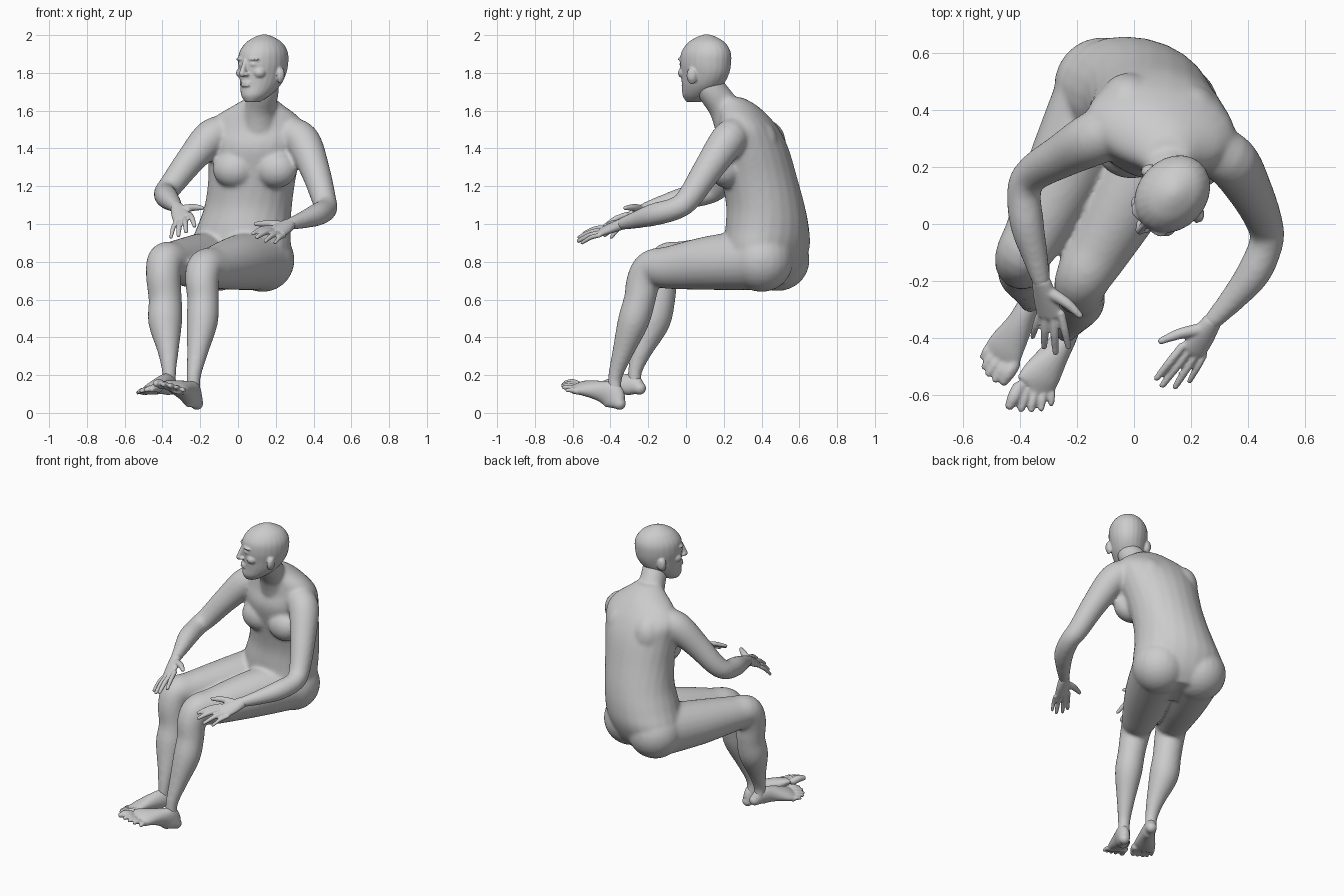
import bpy, bmesh
from math import pi, sin, cos, radians
from mathutils import Vector, Matrix

if "Cube" in bpy.data.objects:
    bpy.data.objects.remove(bpy.data.objects["Cube"])

skin = bpy.data.materials.new("skin_grey")
skin.use_nodes = True
skin.diffuse_color = (0.6, 0.6, 0.6, 1)
skin.node_tree.nodes["Principled BSDF"].inputs["Base Color"].default_value = (0.6, 0.6, 0.6, 1)


def spline(rows, steps=5):
    """Smooth the rows of numbers with a Catmull-Rom curve."""
    rows = [Vector(r) for r in rows]
    ext = [rows[0]] + rows + [rows[-1]]
    out = []
    for p, q, r, s in zip(ext, ext[1:], ext[2:], ext[3:]):
        for k in range(steps):
            t = k / steps
            out.append(q + (r - p) * (t / 2) + (p * 2 - q * 5 + r * 4 - s) * (t * t / 2)
                       + (q * 3 - p - r * 3 + s) * (t ** 3 / 2))
    return out + [rows[-1]]


def loft(bm, rings, n=24):
    """Skin closed rings given as centre and two half axes."""
    loops = [[bm.verts.new(c + u * cos(2 * pi * i / n) + v * sin(2 * pi * i / n))
              for i in range(n)] for c, u, v in rings]
    for a, b in zip(loops, loops[1:]):
        for i in range(n):
            bm.faces.new((a[i], a[(i + 1) % n], b[(i + 1) % n], b[i]))
    bm.faces.new(loops[0])
    bm.faces.new(loops[-1])


def stack(bm, rows):
    """Horizontal slices: x, y, z, half width, half depth, yaw in degrees."""
    rings = []
    for x, y, z, a, b, yaw in spline(rows):
        w = radians(yaw)
        rings.append((Vector((x, y, z)), Vector((cos(w), sin(w), 0)) * a,
                      Vector((-sin(w), cos(w), 0)) * b))
    loft(bm, rings)


def ball(bm, centre, size, yaw=0):
    m = Matrix.Translation(centre) @ Matrix.Rotation(radians(yaw), 4, "Z") @ Matrix.Diagonal((*size, 1))
    bmesh.ops.create_uvsphere(bm, u_segments=24, v_segments=14, radius=1, matrix=m)


def tube(bm, rows, side=(1, 0, 0)):
    """Limb along a path: x, y, z, half width along side, half thickness."""
    pts = spline([r if len(r) == 5 else (*r, r[3]) for r in rows])
    rings = []
    for i, p in enumerate(pts):
        t = (pts[min(i + 1, len(pts) - 1)].xyz - pts[max(i - 1, 0)].xyz).normalized()
        u = Vector(side)
        u = (u - t * u.dot(t)).normalized()
        rings.append((p.xyz, u * p[3], t.cross(u) * p[4]))
    loft(bm, rings)
    for p in (pts[0], pts[-1]):
        r = min(p[3], p[4])
        ball(bm, p.xyz, (r, r, r))


def finish(name, bm, voxel, rounds):
    """Fuse the overlapping pieces into one smooth surface."""
    bmesh.ops.recalc_face_normals(bm, faces=bm.faces)
    mesh = bpy.data.meshes.new(name)
    bm.to_mesh(mesh)
    bm.free()
    mesh.materials.append(skin)
    obj = bpy.data.objects.new(name, mesh)
    bpy.context.collection.objects.link(obj)
    bpy.context.view_layer.objects.active = obj
    obj.select_set(True)
    fuse = obj.modifiers.new("fuse", "REMESH")
    fuse.mode, fuse.voxel_size = "VOXEL", voxel
    soft = obj.modifiers.new("soften", "SMOOTH")
    soft.factor, soft.iterations = 0.5, rounds
    for mod in ("fuse", "soften"):
        bpy.ops.object.modifier_apply(modifier=mod)
    for f in obj.data.polygons:
        f.use_smooth = True
    obj.select_set(False)


# Torso: pelvis turned to the right, chest nearly forward
bm = bmesh.new()
stack(bm, [(.01, .40, .68, .17, .12, -25), (.01, .42, .76, .25, .17, -25),
           (.01, .43, .87, .28, .21, -25), (.03, .43, .98, .255, .215, -23),
           (.055, .42, 1.1, .235, .205, -20), (.075, .385, 1.25, .235, .2, -15),
           (.09, .345, 1.4, .255, .195, -12), (.095, .33, 1.5, .265, .16, -10),
           (.1, .305, 1.57, .22, .13, -10), (.11, .27, 1.63, .13, .1, -10),
           (.12, .23, 1.67, .07, .07, -10)])
# Buttocks, chest muscles and shoulder blades
ball(bm, (-.11, .485, .81), (.17, .17, .165), -25)
ball(bm, (.13, .40, .81), (.17, .17, .17), -25)
for x, y in ((.2, .215), (-.02, .25)):
    ball(bm, (x, y, 1.29), (.115, .09, .1), -12)
for x, y in ((.2, .39), (-.02, .43)):
    ball(bm, (x, y, 1.42), (.1, .1, .13), -12)
# Neck
tube(bm, [(.115, .25, 1.52, .1), (.12, .2, 1.62, .083), (.14, .13, 1.72, .078), (.14, .12, 1.78, .07)])
# Arms
tube(bm, [(.25, .27, 1.48, .09), (.34, .22, 1.44, .095), (.41, .11, 1.28, .078), (.455, .01, 1.13, .065),
          (.465, -.06, 1.08, .06), (.42, -.17, 1.05, .06), (.34, -.27, 1.02, .045), (.275, -.34, 1.0, .033)])
tube(bm, [(-.04, .34, 1.49, .09), (-.14, .3, 1.46, .095), (-.25, .24, 1.34, .078), (-.35, .18, 1.21, .065),
          (-.385, .12, 1.165, .06), (-.375, 0, 1.14, .06), (-.345, -.12, 1.11, .045), (-.325, -.2, 1.09, .033)])
# Legs
tube(bm, [(.12, .37, .81, .16), (0, .14, .795, .145), (-.12, -.08, .77, .115), (-.175, -.18, .765, .098),
          (-.19, -.225, .7, .09), (-.185, -.245, .6, .084), (-.19, -.28, .48, .083),
          (-.215, -.335, .32, .056), (-.235, -.375, .19, .038), (-.235, -.375, .1, .038)])
tube(bm, [(-.12, .45, .81, .16), (-.235, .2, .80, .14), (-.34, -.02, .8, .11), (-.385, -.1, .8, .098),
          (-.395, -.135, .72, .092), (-.385, -.145, .6, .088), (-.385, -.175, .48, .09),
          (-.37, -.235, .33, .057), (-.365, -.27, .22, .038), (-.365, -.27, .15, .036)])
finish("body", bm, .011, 10)

# Head: shaped facing forward, then turned to the right
bm = bmesh.new()
stack(bm, [(0, -.08, 1.645, .035, .04, 0), (0, -.055, 1.68, .07, .083, 0), (0, -.02, 1.73, .095, .116, 0),
           (0, 0, 1.79, .11, .138, 0), (0, .005, 1.85, .12, .147, 0), (0, .008, 1.91, .116, .142, 0),
           (0, .012, 1.96, .087, .107, 0), (0, .012, 1.99, .045, .055, 0), (0, .012, 2.003, .012, .014, 0)])
tube(bm, [(0, -.137, 1.865, .011), (0, -.153, 1.825, .013), (0, -.162, 1.795, .017)])
for z in (1.748, 1.733):
    ball(bm, (0, -.131, z), (.034, .02, .008))
for s in (-1, 1):
    ball(bm, (s * .017, -.147, 1.792), (.012, .014, .01))
    ball(bm, (s * .043, -.12, 1.845), (.02, .018, .01))
    ball(bm, (s * .045, -.122, 1.873), (.036, .02, .009), s * 12)
    ball(bm, (s * .06, -.092, 1.8), (.035, .035, .03))
    ball(bm, (s * .117, .012, 1.785), (.012, .03, .045), s * 25)
    ball(bm, (s * .126, .018, 1.79), (.01, .024, .034), s * 30)
bmesh.ops.transform(bm, verts=bm.verts, matrix=Matrix.Translation((.13, .1, 0)) @ Matrix.Rotation(radians(-42), 4, "Z"))
finish("head", bm, .006, 3)


def digits(bm, first, last, tips, radii, bow=.008):
    """Row of fingers or toes from a line of knuckles to the tips."""
    a, b = Vector(first), Vector(last)
    for i, (tip, r) in enumerate(zip(tips, radii)):
        root, tip = a.lerp(b, i / (len(tips) - 1)), Vector(tip)
        mid = root.lerp(tip, .5) + Vector((0, 0, bow))
        tube(bm, [(*root, r), (*mid, r), (*tip, r * .75)], b - a)


def hand(name, wrist, first, last, tips, thumb):
    bm = bmesh.new()
    w, a, b = Vector(wrist), Vector(first), Vector(last)
    k = (a + b) / 2
    tube(bm, [(*w, .034, .03), (*w.lerp(k, .5), .046, .025), (*k, .05, .019)], b - a)
    digits(bm, first, last, tips, (.0145, .015, .0145, .0125))
    root = w.lerp(a, .3)
    bend = root.lerp(Vector(thumb), .5) + (a - b) * .12
    tube(bm, [(*root, .022), (*bend, .019), (*thumb, .012)], b - a)
    finish(name, bm, .006, 3)


hand("left_hand", (.275, -.34, 1.0), (.168, -.43, .98), (.245, -.46, .94),
     [(.08, -.54, .95), (.1, -.565, .93), (.145, -.57, .91), (.195, -.55, .9)], (.095, -.41, 1.0))
hand("right_hand", (-.325, -.2, 1.09), (-.255, -.315, 1.05), (-.335, -.325, 1.0),
     [(-.23, -.43, .99), (-.275, -.45, .96), (-.315, -.43, .94), (-.355, -.395, .93)], (-.19, -.32, 1.085))


def foot(name, rows, first, last, tips):
    bm = bmesh.new()
    tube(bm, rows, Vector(last) - Vector(first))
    digits(bm, first, last, tips, (.023, .017, .016, .015, .014), .006)
    finish(name, bm, .0065, 4)


foot("left_foot",
     [(-.218, -.352, .05, .034, .04), (-.238, -.39, .09, .04, .072), (-.275, -.45, .115, .05, .056),
      (-.325, -.53, .132, .07, .036), (-.355, -.575, .135, .072, .022)],
     (-.405, -.575, .148), (-.29, -.575, .11),
     [(-.435, -.635, .155), (-.395, -.648, .15), (-.36, -.65, .143), (-.325, -.647, .135), (-.29, -.63, .12)])
foot("right_foot",
     [(-.345, -.245, .13, .034, .036), (-.367, -.285, .15, .04, .058), (-.4, -.35, .148, .048, .05),
      (-.445, -.425, .132, .066, .034), (-.465, -.465, .122, .07, .022)],
     (-.42, -.49, .13), (-.505, -.425, .108),
     [(-.455, -.55, .125), (-.485, -.545, .122), (-.51, -.525, .117), (-.525, -.5, .112), (-.53, -.465, .107)])
